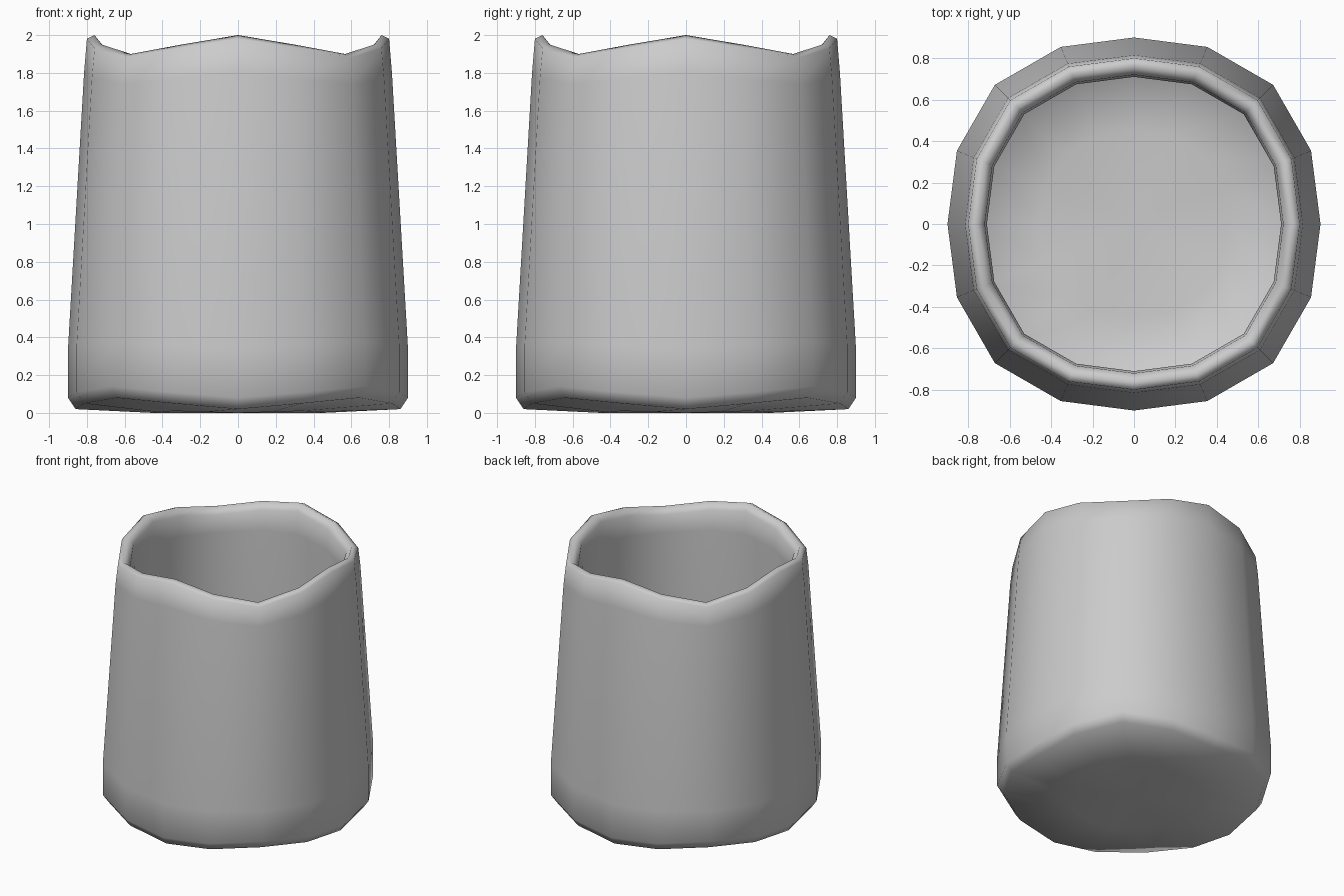
import bpy
import bmesh
from math import sin, cos, pi, radians

cube = bpy.data.objects.get("Cube")
if cube:
    bpy.data.objects.remove(cube)

# Single grey material
grey = bpy.data.materials.new("light_grey")
grey.use_nodes = True
colour = (0.6, 0.6, 0.6, 1)
grey.diffuse_color = colour
grey.node_tree.nodes["Principled BSDF"].inputs["Base Color"].default_value = colour

SIDES = 16
# Profile from underside to inner floor: radius, height, corner height shift
PROFILE = [
    (0.45, 0.0, 0.01), (0.86, 0.02, 0.06), (0.90, 0.08, 0.06), (0.90, 0.34, 0.03),
    (0.815, 1.80, -0.06), (0.80, 1.98, -0.10), (0.76, 2.0, -0.10),
    (0.72, 1.95, -0.10), (0.71, 1.78, -0.06),
    (0.79, 0.36, 0.03), (0.79, 0.18, 0.05), (0.75, 0.13, 0.05), (0.45, 0.11, 0.01),
]


def ring(bm, radius, height, shift):
    """Squarish ring: corners bulge outward and move up or down."""
    verts = []
    for i in range(SIDES):
        a = 2 * pi * i / SIDES
        corner = sin(2 * a) ** 2
        r = radius * (1 + 0.055 * corner)
        verts.append(bm.verts.new((r * cos(a), r * sin(a), height + shift * corner)))
    return verts


# Hollow cup body
bm = bmesh.new()
rings = [ring(bm, *p) for p in PROFILE]
for low, high in zip(rings, rings[1:]):
    for i in range(SIDES):
        j = (i + 1) % SIDES
        bm.faces.new((low[i], low[j], high[j], high[i]))

# Underside and inner floor
for edge, height in ((rings[0], 0.0), (rings[-1], 0.11)):
    centre = bm.verts.new((0, 0, height))
    for i in range(SIDES):
        bm.faces.new((edge[i], edge[(i + 1) % SIDES], centre))
bmesh.ops.recalc_face_normals(bm, faces=bm.faces)

mesh = bpy.data.meshes.new("cup_body")
bm.to_mesh(mesh)
bm.free()
mesh.materials.append(grey)
cup = bpy.data.objects.new("cup_body", mesh)
bpy.context.collection.objects.link(cup)

# Soft shading all over
bpy.context.view_layer.objects.active = cup
cup.select_set(True)
bpy.ops.object.shade_smooth_by_angle(angle=radians(80))
